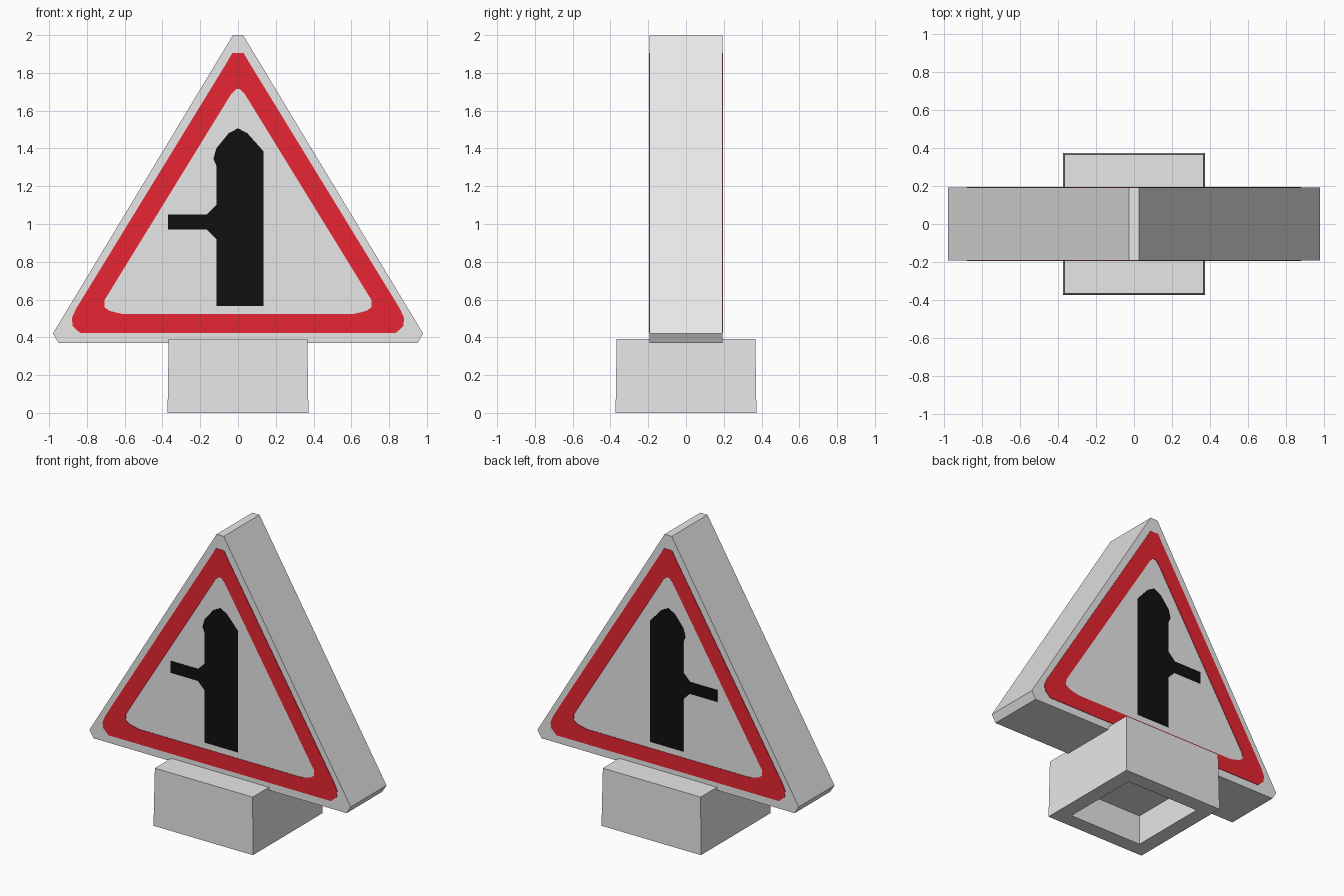
import bpy, bmesh
from mathutils import Vector

if "Cube" in bpy.data.objects:
    bpy.data.objects.remove(bpy.data.objects["Cube"])


def material(name, rgb):
    m = bpy.data.materials.new(name)
    m.diffuse_color = (*rgb, 1)
    m.use_nodes = True
    m.node_tree.nodes["Principled BSDF"].inputs["Base Color"].default_value = m.diffuse_color
    return m


GREY = material("light grey", (0.8, 0.8, 0.8))
RED = material("warning red", (0.81, 0.019, 0.033))
BLACK = material("black", (0.005, 0.005, 0.005))


def finish(bm, name, mat):
    bmesh.ops.recalc_face_normals(bm, faces=bm.faces)
    me = bpy.data.meshes.new(name)
    bm.to_mesh(me)
    bm.free()
    me.materials.append(mat)
    ob = bpy.data.objects.new(name, me)
    bpy.context.collection.objects.link(ob)
    return ob


def slab(name, outline, y0, y1, mat, hole=None):
    """Extrude an x/z outline along y; an optional matching hole makes a ring."""
    bm = bmesh.new()
    outer = [bm.verts.new((x, y0, z)) for x, z in outline]
    if hole:
        inner = [bm.verts.new((x, y0, z)) for x, z in hole]
        n = len(outer)
        for i in range(n):
            j = (i + 1) % n
            bm.faces.new((outer[i], outer[j], inner[j], inner[i]))
    else:
        bm.faces.new(outer)
    ext = bmesh.ops.extrude_face_region(bm, geom=bm.faces[:], use_keep_orig=True)
    verts = [g for g in ext["geom"] if isinstance(g, bmesh.types.BMVert)]
    bmesh.ops.translate(bm, vec=(0, y1 - y0, 0), verts=verts)
    return finish(bm, name, mat)


def mirrored(half):
    """Close a right-hand half outline (top to bottom) with its mirror image."""
    return half + [(-x, z) for x, z in reversed(half)]


# Triangular sign body with clipped corners
D = 0.192
slab("sign_body", mirrored([(0.027, 2.0), (0.98, 0.42), (0.95, 0.37)]), -D, D, GREY)

# Painted border and junction symbol, on front and back
border_outer = mirrored([(0.03, 1.905), (0.062, 1.85), (0.858, 0.55),
                         (0.88, 0.5), (0.875, 0.46), (0.835, 0.422)])
border_inner = mirrored([(0.01, 1.715), (0.035, 1.69), (0.707, 0.597),
                         (0.708, 0.56), (0.68, 0.54), (0.61, 0.523)])
symbol = [(0.135, 0.565), (0.135, 1.385), (0.05, 1.48), (0, 1.507), (-0.05, 1.48),
          (-0.115, 1.4), (-0.13, 1.345), (-0.115, 1.31), (-0.115, 1.1),
          (-0.165, 1.05), (-0.37, 1.05), (-0.37, 0.97), (-0.165, 0.97),
          (-0.115, 0.92), (-0.115, 0.565)]
for side, s in (("front", -1), ("back", 1)):
    slab(side + "_border", border_outer, s * D, s * (D + 0.003), RED, border_inner)
    slab(side + "_symbol", symbol, s * D, s * (D + 0.003), BLACK)

# Slightly tapered base block with a square socket underneath
bm = bmesh.new()
bmesh.ops.create_cube(bm, size=1)
for v in bm.verts:
    top = v.co.z > 0
    r = 0.367 if top else 0.373
    v.co = Vector((r if v.co.x > 0 else -r, r if v.co.y > 0 else -r, 0.39 if top else 0))
bottom = min(bm.faces, key=lambda f: f.calc_center_median().z)
bmesh.ops.inset_region(bm, faces=[bottom], thickness=0.142)
ext = bmesh.ops.extrude_discrete_faces(bm, faces=[bottom])
bmesh.ops.translate(bm, vec=(0, 0, 0.2), verts=ext["faces"][0].verts[:])
finish(bm, "base_block", GREY)
